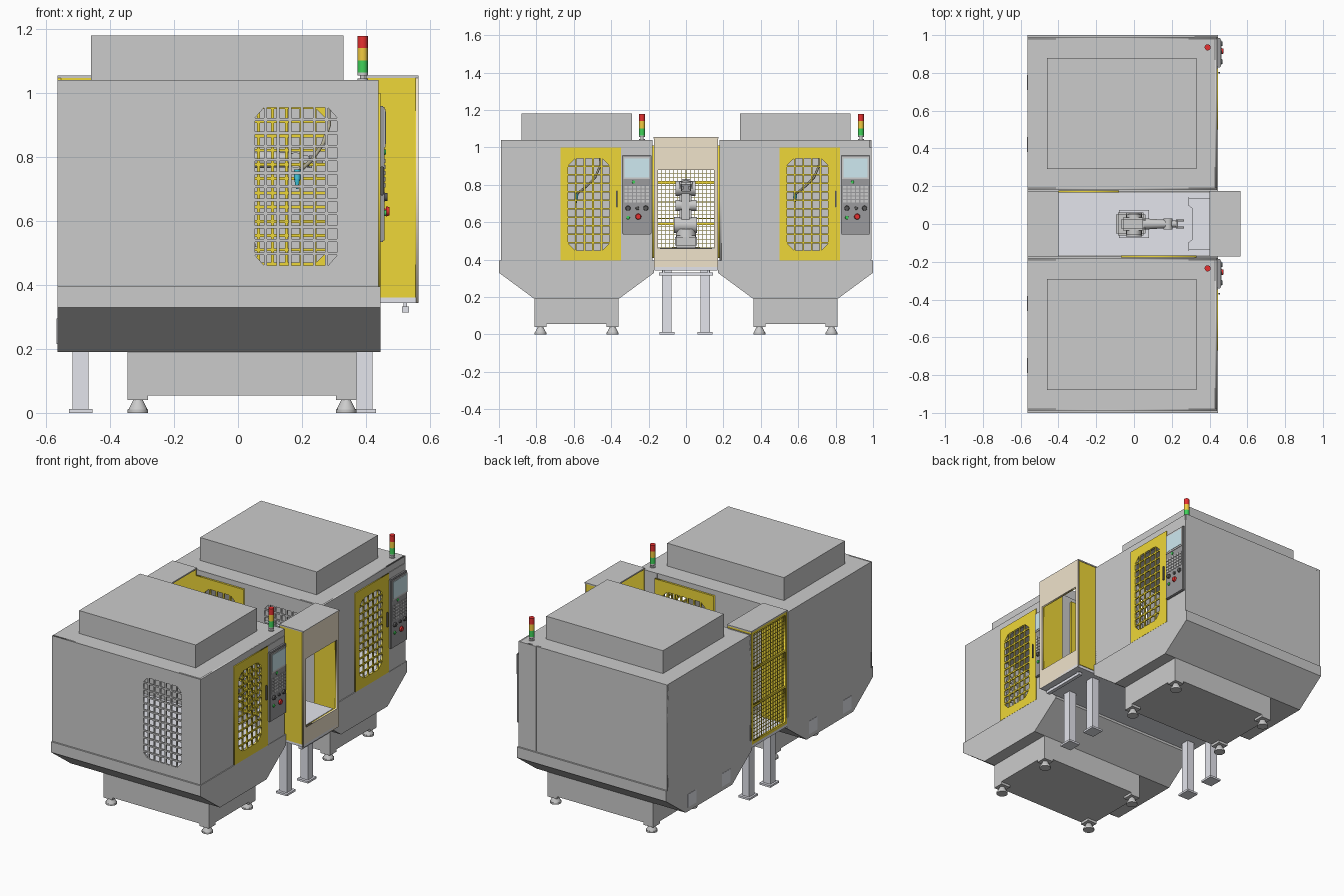
import bpy, bmesh, math
from mathutils import Vector, Matrix

if "Cube" in bpy.data.objects:
    bpy.data.objects.remove(bpy.data.objects["Cube"])

COLORS = dict(yellow=(0.86, 0.68, 0.04), tan=(0.87, 0.77, 0.6), dark=(0.33, 0.33, 0.34),
              black=(0.1, 0.1, 0.1), pale=(0.77, 0.78, 0.84), body=(0.66, 0.66, 0.66),
              base=(0.55, 0.55, 0.55), screen=(0.62, 0.82, 0.88), red=(0.8, 0.03, 0.03),
              green=(0.05, 0.65, 0.1), amber=(0.9, 0.6, 0.05), blue=(0.05, 0.55, 0.7),
              hose=(0.45, 0.42, 0.3), arm=(0.6, 0.6, 0.62))
MATS = {}


def paint(ob, col):
    if col not in MATS:
        MATS[col] = bpy.data.materials.new(col)
        MATS[col].diffuse_color = (*COLORS[col], 1)
    ob.data.materials.append(MATS[col])
    return ob


def finish(name, bm, col, smooth=False):
    me = bpy.data.meshes.new(name)
    bmesh.ops.recalc_face_normals(bm, faces=bm.faces)
    bm.to_mesh(me)
    bm.free()
    if smooth:
        me.polygons.foreach_set("use_smooth", [True] * len(me.polygons))
        me.set_sharp_from_angle(angle=math.radians(35))
    ob = bpy.data.objects.new(name, me)
    bpy.context.collection.objects.link(ob)
    return paint(ob, col)


def boxes(name, items, col, bevel=0):
    """Boxes given as (x0, x1, y0, y1, z0, z1), in one object."""
    bm = bmesh.new()
    for x0, x1, y0, y1, z0, z1 in items:
        m = Matrix.Translation(((x0 + x1) / 2, (y0 + y1) / 2, (z0 + z1) / 2))
        bmesh.ops.create_cube(bm, size=1, matrix=m @ Matrix.Diagonal((x1 - x0, y1 - y0, z1 - z0, 1)))
    if bevel:
        bmesh.ops.bevel(bm, geom=bm.edges[:], offset=bevel, segments=2, affect='EDGES')
    return finish(name, bm, col, bool(bevel))


def cyls(name, items, col, seg=24):
    """Cylinders or cones given as (start, end, r1, r2), in one object."""
    bm = bmesh.new()
    for a, b, r1, r2 in items:
        a, b = Vector(a), Vector(b)
        d = b - a
        m = Matrix.Translation((a + b) / 2) @ d.to_track_quat('Z', 'Y').to_matrix().to_4x4()
        bmesh.ops.create_cone(bm, cap_ends=True, segments=seg, radius1=r1, radius2=r2,
                              depth=d.length, matrix=m)
    return finish(name, bm, col, True)


def rect(u0, u1, v0, v1, c=0):
    if not c:
        return [(u0, v0), (u1, v0), (u1, v1), (u0, v1)]
    return [(u0 + c, v0), (u1 - c, v0), (u1, v0 + c), (u1, v1 - c),
            (u1 - c, v1), (u0 + c, v1), (u0, v1 - c), (u0, v0 + c)]


def grid(u0, u1, v0, v1, nu, nv, bar=0.009):
    """Window lattice cells; corner cells lose their outer corner."""
    du, dv, out = (u1 - u0 + bar) / nu, (v1 - v0 + bar) / nv, []
    for i in range(nu):
        for j in range(nv):
            p = rect(u0 + i * du, u0 + (i + 1) * du - bar, v0 + j * dv, v0 + (j + 1) * dv - bar)
            corner = {(0, 0): 0, (nu - 1, 0): 1, (nu - 1, nv - 1): 2, (0, nv - 1): 3}.get((i, j))
            if corner is not None:
                p.pop(corner)
            out.append(p)
    return out


def plate(name, axis, pos, thick, outer, holes, col):
    """Upright plate with holes, normal to x or y."""
    cu = bpy.data.curves.new(name, 'CURVE')
    cu.dimensions, cu.fill_mode, cu.extrude = '2D', 'BOTH', thick / 2
    for pts in [outer] + holes:
        s = cu.splines.new('POLY')
        s.points.add(len(pts) - 1)
        for q, (u, v) in zip(s.points, pts):
            q.co = (u, v, 0, 1)
        s.use_cyclic_u = True
    ob = bpy.data.objects.new(name, cu)
    bpy.context.collection.objects.link(ob)
    ob.rotation_euler = (math.pi / 2, 0, math.pi / 2 if axis == 'x' else 0)
    ob.location = (pos, 0, 0) if axis == 'x' else (0, pos, 0)
    bpy.ops.object.select_all(action='DESELECT')
    ob.select_set(True)
    bpy.context.view_layer.objects.active = ob
    bpy.ops.object.convert(target='MESH')
    return paint(bpy.context.object, col)


def machine(t, yc, near_holes, far_holes):
    Y = lambda v: yc + v
    # enclosure walls, roof and hood
    wall = rect(-0.565, 0.44, 0.39, 1.04)
    plate(t + "_near_wall", 'y', Y(-0.4), 0.01, wall, near_holes, 'body')
    plate(t + "_far_wall", 'y', Y(0.4), 0.01, wall, far_holes, 'body')
    plate(t + "_door_wall", 'x', 0.435, 0.01, rect(Y(-0.405), Y(0.405), 0.39, 1.04),
          [rect(Y(-0.045), Y(0.175), 0.45, 0.94, 0.035)], 'body')
    boxes(t + "_rear_wall", [(-0.565, -0.555, Y(-0.405), Y(0.405), 0.39, 1.04)], 'body')
    boxes(t + "_roof", [(-0.565, 0.44, Y(-0.405), Y(0.405), 1.03, 1.04)], 'body')
    boxes(t + "_hood", [(-0.46, 0.33, Y(-0.295), Y(0.295), 1.035, 1.18)], 'body')
    boxes(t + "_inner_floor", [(-0.55, 0.425, Y(-0.39), Y(0.39), 0.39, 0.40)], 'pale')
    boxes(t + "_side_strip", [(0.32, 0.44, Y(0.404), Y(0.407), 0.4, 1.04)], 'base')
    # tapered skirt
    bm = bmesh.new()
    prof = [(-0.415, 0.395), (-0.415, 0.33), (-0.225, 0.19), (0.225, 0.19), (0.415, 0.33), (0.415, 0.395)]
    f = bm.faces.new([bm.verts.new((-0.565, Y(y), z)) for y, z in prof])
    ext = bmesh.ops.extrude_face_region(bm, geom=[f])['geom']
    bmesh.ops.translate(bm, vec=(1.01, 0, 0), verts=[v for v in ext if isinstance(v, bmesh.types.BMVert)])
    finish(t + "_skirt", bm, 'body')
    boxes(t + "_rear_ports", [(-0.567, -0.56, Y(y - 0.04), Y(y + 0.04), 0.215, 0.295)
                              for y in (-0.165, 0.165)], 'pale')
    # base and levelling feet
    corners = [(x, y) for x in (-0.313, 0.338) for y in (-0.193, 0.193)]
    boxes(t + "_base", [(-0.345, 0.37, Y(-0.225), Y(0.225), 0.055, 0.192)] +
          [(x - 0.032, x + 0.032, Y(y - 0.032), Y(y + 0.032), 0.04, 0.06) for x, y in corners], 'base')
    cyls(t + "_feet", [((x, Y(y), 0), (x, Y(y), 0.01), 0.032, 0.032) for x, y in corners] +
         [((x, Y(y), 0.01), (x, Y(y), 0.042), 0.03, 0.014) for x, y in corners], 'base')
    # operator door with lattice and handle
    plate(t + "_operator_door", 'x', 0.4425, 0.007, rect(Y(-0.085), Y(0.238), 0.395, 1.0),
          grid(Y(-0.045), Y(0.175), 0.45, 0.94, 5, 11), 'yellow')
    boxes(t + "_door_handle", [(0.445, 0.456, Y(0.212), Y(0.22), 0.68, 0.77)], 'black', 0.002)
    # control panel
    boxes(t + "_panel_backing", [(0.436, 0.443, Y(0.24), Y(0.404), 0.395, 1.0)], 'base')
    boxes(t + "_control_panel", [(0.44, 0.458, Y(0.243), Y(0.4), 0.535, 0.96)], 'dark', 0.004)
    boxes(t + "_screen_bezel", [(0.455, 0.461, Y(0.25), Y(0.393), 0.83, 0.95)], 'base')
    boxes(t + "_screen", [(0.458, 0.463, Y(0.257), Y(0.386), 0.84, 0.942)], 'screen')
    boxes(t + "_keys", [(0.456, 0.461, Y(0.255 + i * 0.023), Y(0.272 + i * 0.023),
                         0.705 + j * 0.019, 0.718 + j * 0.019) for i in range(6) for j in range(5)], 'base')
    knob = lambda y, z, r, h: ((0.455, Y(y), z), (0.458 + h, Y(y), z), r, r * 0.85)
    cyls(t + "_dials", [knob(0.275, 0.675, 0.014, 0.01), knob(0.325, 0.675, 0.01, 0.008),
                        knob(0.37, 0.675, 0.014, 0.01)], 'black')
    cyls(t + "_stop_button", [knob(0.33, 0.63, 0.009, 0.008), ((0.463, Y(0.33), 0.63), (0.473, Y(0.33), 0.63), 0.016, 0.013)], 'red')
    cyls(t + "_start_buttons", [knob(0.275, 0.625, 0.01, 0.006), knob(0.305, 0.815, 0.009, 0.004)], 'green')
    # signal tower
    lamp = lambda a, b, r: ((0.39, Y(0.35), a), (0.39, Y(0.35), b), r, r)
    cyls(t + "_tower_stem", [lamp(1.04, 1.046, 0.016), lamp(1.04, 1.065, 0.008), lamp(1.055, 1.064, 0.016)], 'base')
    for col, z in (('green', 1.064), ('amber', 1.102), ('red', 1.14)):
        cyls(t + "_tower_" + col, [lamp(z, z + 0.038, 0.016)], col)
    # coolant hose and nozzle
    pts = [(0.28, 0.13, 1.03), (0.285, 0.125, 0.9), (0.265, 0.1, 0.84), (0.23, 0.05, 0.79), (0.185, 0.0, 0.75)]
    pts = [(x, Y(y), z) for x, y, z in pts]
    cyls(t + "_coolant_hose", [(a, b, 0.006, 0.006) for a, b in zip(pts, pts[1:])], 'hose', 12)
    cyls(t + "_coolant_nozzle", [((0.185, Y(0), 0.76), (0.185, Y(-0.002), 0.73), 0.01, 0.01),
                                 ((0.185, Y(-0.002), 0.73), (0.185, Y(-0.004), 0.70), 0.009, 0.004)], 'blue', 16)


# two machines and their loading doors
window = grid(0.053, 0.31, 0.46, 0.955, 7, 12)
machine("front_machine", -0.585, window, [rect(-0.02, 0.28, 0.46, 0.96)])
machine("back_machine", 0.585, window + [rect(-0.35, -0.13, 0.46, 0.96)], [])
plate("front_loading_door", 'y', -0.172, 0.012, rect(-0.07, 0.33, 0.41, 1.01),
      grid(-0.02, 0.28, 0.47, 0.95, 7, 11), 'yellow')
plate("back_loading_door", 'y', 0.172, 0.012, rect(-0.40, -0.08, 0.41, 1.01),
      grid(-0.35, -0.13, 0.47, 0.95, 5, 11), 'yellow')

# robot cell table and legs
boxes("cell_table", [(-0.565, 0.565, -0.168, 0.168, 0.343, 0.36)], 'pale')
legs = [(x, y) for x in (-0.492, 0.395) for y in (-0.102, 0.102)]
boxes("cell_legs", [(x - 0.025, x + 0.025, y - 0.025, y + 0.025, 0.01, 0.345) for x, y in legs] +
      [(x - 0.037, x + 0.037, y - 0.041, y + 0.041, 0, 0.012) for x, y in legs], 'pale')
boxes("cell_rail", [(0.512, 0.534, -0.145, 0.145, 0.314, 0.332)], 'pale')
boxes("rail_hangers", [(0.518, 0.528, s * 0.12 - 0.005, s * 0.12 + 0.005, 0.33, 0.345) for s in (-1, 1)], 'pale')

# front and rear cell housings
for n, x0, x1 in (("front", 0.40, 0.555), ("rear", -0.565, -0.40)):
    boxes(n + "_housing_sides", [(x0, x1, s * 0.168 - 0.004, s * 0.168 + 0.004, 0.36, 1.048) for s in (-1, 1)], 'yellow')
    boxes(n + "_housing_roof", [(x0, x1 + (0.01 if x0 > 0 else 0), -0.173, 0.175, 1.047, 1.055)], 'base')
opening = [rect(-0.15, 0.15, 0.46, 0.88)]
plate("front_panel", 'x', 0.561, 0.008, rect(-0.172, 0.172, 0.345, 1.052), opening, 'tan')
plate("front_panel_lining", 'x', 0.554, 0.006, rect(-0.168, 0.168, 0.36, 1.047), opening, 'yellow')

# rear guard: frame, rails and wire mesh
plate("rear_guard_frame", 'x', -0.559, 0.012, rect(-0.172, 0.172, 0.36, 1.047),
      [rect(-0.155, 0.155, a, b) for a, b in ((0.378, 0.585), (0.597, 0.805), (0.817, 1.03))], 'yellow')
boxes("rear_guard_mesh", [(-0.559, -0.556, y / 1000 - 0.0015, y / 1000 + 0.0015, 0.37, 1.035) for y in range(-132, 150, 22)] +
      [(-0.556, -0.553, -0.16, 0.16, z / 1000 - 0.0015, z / 1000 + 0.0015) for z in range(400, 1030, 22)], 'yellow')

# work tray with notched inner edge
bm = bmesh.new()
half = [(0.55, 0.135), (0.32, 0.135), (0.285, 0.14), (0.285, 0.10), (0.31, 0.08)]
f = bm.faces.new([bm.verts.new((x, y, 0.455)) for x, y in half + [(x, -y) for x, y in reversed(half)]])
ext = bmesh.ops.extrude_face_region(bm, geom=[f])['geom']
bmesh.ops.translate(bm, vec=(0, 0, 0.008), verts=[v for v in ext if isinstance(v, bmesh.types.BMVert)])
finish("work_tray", bm, 'pale')
boxes("tray_supports", [(0.34, 0.36, s * 0.1 - 0.01, s * 0.1 + 0.01, 0.36, 0.456) for s in (-1, 1)], 'pale')

# robot arm
boxes("robot_pedestal", [(-0.08, 0.08, -0.075, 0.075, 0.36, 0.465)], 'pale')
boxes("robot_base", [(-0.095, 0.06, -0.06, 0.06, 0.465, 0.53)], 'arm', 0.01)
cyls("robot_turret", [((0, 0, 0.52), (0, 0, 0.565), 0.055, 0.05), ((0, -0.065, 0.585), (0, 0.06, 0.585), 0.042, 0.042)], 'arm')
boxes("robot_upper_arm", [(-0.03, 0.03, -0.035, 0.03, 0.58, 0.77)], 'arm', 0.012)
cyls("robot_elbow", [((0, -0.055, 0.69), (0, 0.055, 0.69), 0.03, 0.03), ((0, -0.055, 0.78), (0, 0.05, 0.78), 0.04, 0.04)], 'arm')
boxes("robot_elbow_housing", [(-0.07, 0.06, -0.035, 0.035, 0.765, 0.83)], 'arm', 0.012)
cyls("robot_forearm", [((0.05, 0, 0.795), (0.17, 0, 0.79), 0.03, 0.022), ((0.18, -0.028, 0.79), (0.18, 0.028, 0.79), 0.024, 0.024),
                       ((0.18, 0, 0.79), (0.225, 0, 0.785), 0.018, 0.018)], 'arm')
boxes("robot_gripper", [(0.222, 0.232, -0.025, 0.025, 0.765, 0.805)] +
      [(0.23, 0.265, s * 0.018 - 0.005, s * 0.018 + 0.005, 0.775, 0.795) for s in (-1, 1)], 'dark')

for m in bpy.data.materials:
    if m.users and not m.is_grease_pencil:
        m.use_nodes = True
        m.node_tree.nodes["Principled BSDF"].inputs["Base Color"].default_value = m.diffuse_color
